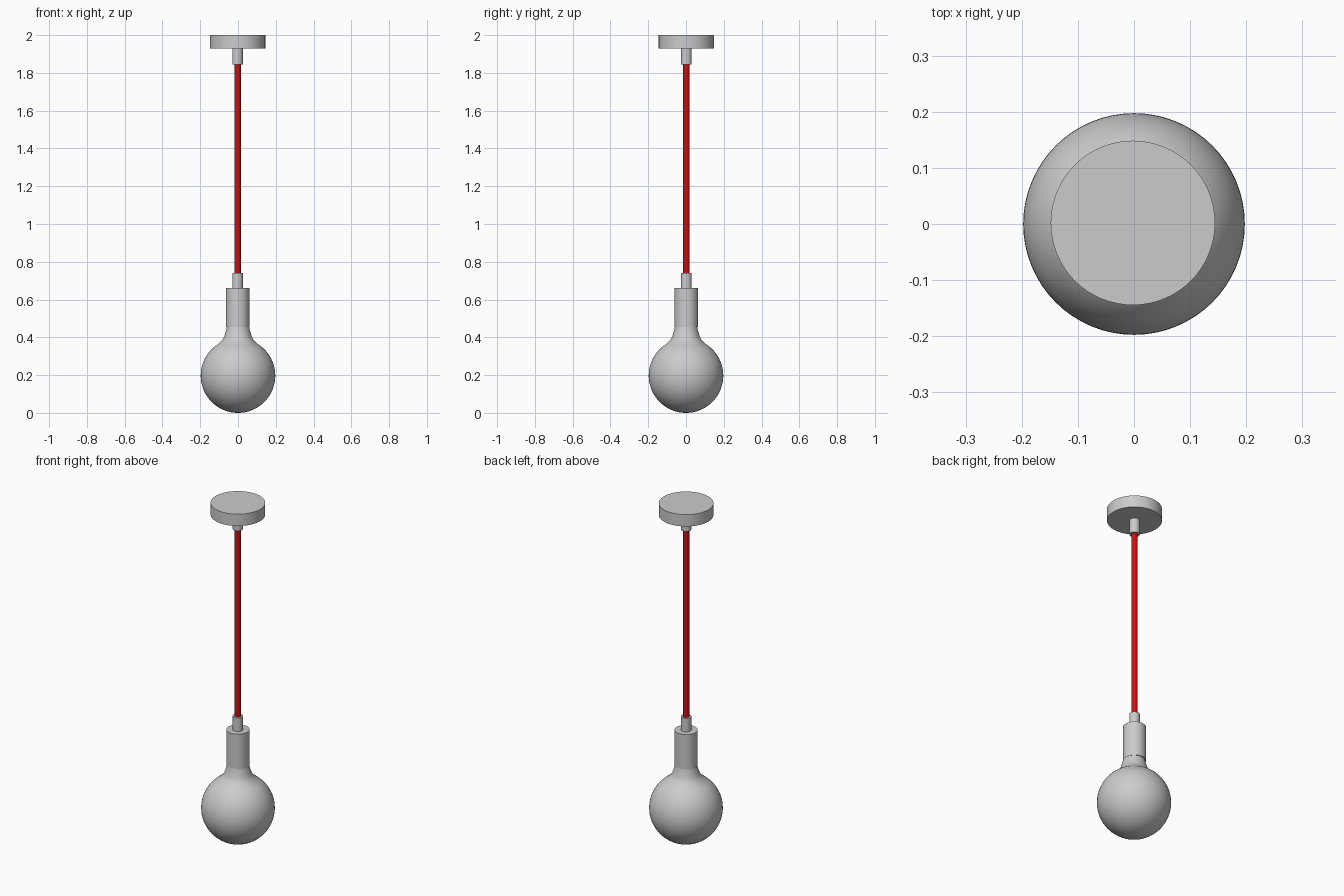
import bpy, bmesh, math

if "Cube" in bpy.data.objects:
    bpy.data.objects.remove(bpy.data.objects["Cube"])

CX, CY = -0.002, 0.002   # hanging parts sit a hair off the bulb axis


def lathe(name, profile, x=0.0, y=0.0, sides=64, angle=35):
    """Revolve an (r, z) profile, listed bottom to top, around z."""
    bm = bmesh.new()
    rings = []
    for r, z in profile:
        if r < 1e-5:
            rings.append([bm.verts.new((x, y, z))])
        else:
            rings.append([bm.verts.new((x + r * math.cos(2 * math.pi * i / sides),
                                        y + r * math.sin(2 * math.pi * i / sides), z))
                          for i in range(sides)])
    for a, b in zip(rings, rings[1:]):
        for i in range(sides):
            j = (i + 1) % sides
            if len(a) == 1:
                bm.faces.new((a[0], b[j], b[i]))
            elif len(b) == 1:
                bm.faces.new((a[i], a[j], b[0]))
            else:
                bm.faces.new((a[i], a[j], b[j], b[i]))
    # Close open ends with caps
    if len(rings[0]) > 1:
        bm.faces.new(rings[0][::-1])
    if len(rings[-1]) > 1:
        bm.faces.new(rings[-1])
    bmesh.ops.recalc_face_normals(bm, faces=bm.faces)
    mesh = bpy.data.meshes.new(name)
    bm.to_mesh(mesh)
    bm.free()
    obj = bpy.data.objects.new(name, mesh)
    bpy.context.collection.objects.link(obj)
    bpy.ops.object.select_all(action='DESELECT')
    obj.select_set(True)
    bpy.context.view_layer.objects.active = obj
    bpy.ops.object.shade_smooth_by_angle(angle=math.radians(angle))
    return obj


def cylinder(name, r, z0, z1):
    return lathe(name, [(r, z0), (r, z1)], CX, CY)


# Globe bulb: sphere up to the shoulder, then a concave neck
R = 0.1975
N = 28
end = math.radians(148)
globe = [(R * math.sin(end * i / N), R - R * math.cos(end * i / N)) for i in range(N + 1)]
neck = [(0.091, 0.378), (0.081, 0.389), (0.074, 0.402), (0.068, 0.42),
        (0.062, 0.44), (0.058, 0.46), (0.057, 0.47)]
lathe("bulb", globe + neck, angle=50)

# Lamp holder and cord grips
cylinder("socket", 0.062, 0.455, 0.66)
cylinder("lower_cord_grip", 0.028, 0.655, 0.74)
cylinder("upper_cord_grip", 0.028, 1.845, 1.935)

# Ceiling canopy
cylinder("ceiling_canopy", 0.1465, 1.93, 2.0)

# Red cord
red = bpy.data.materials.new("red_fabric")
red.diffuse_color = (0.6, 0.005, 0.005, 1)
red.use_nodes = True
red.node_tree.nodes["Principled BSDF"].inputs["Base Color"].default_value = red.diffuse_color
cord = cylinder("cord", 0.017, 0.73, 1.855)
cord.data.materials.append(red)
